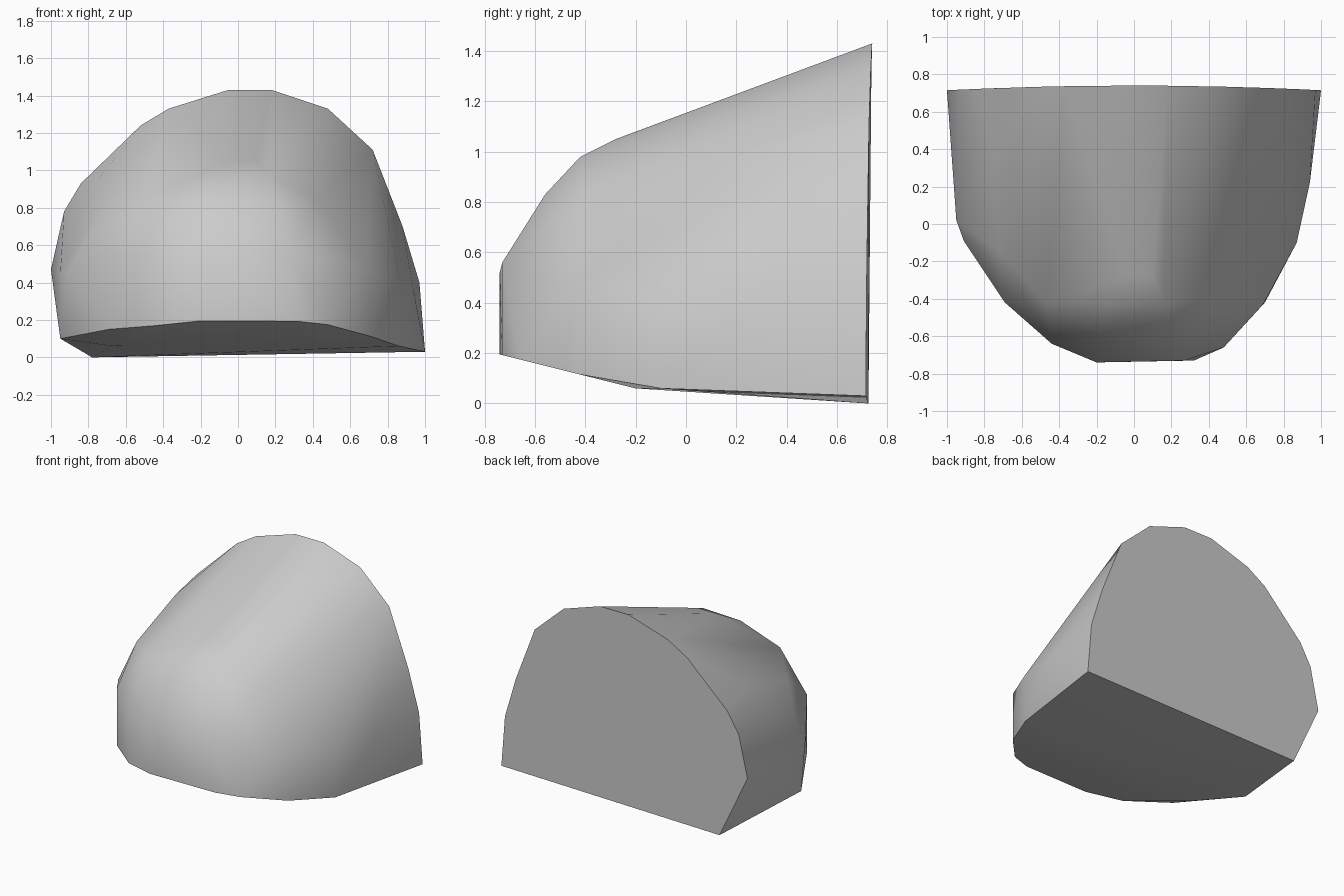
import bpy
import bmesh
from math import radians

default_cube = bpy.data.objects.get("Cube")
if default_cube:
    bpy.data.objects.remove(default_cube, do_unlink=True)


def make_material(name, colour):
    material = bpy.data.materials.new(name)
    material.use_nodes = True
    material.diffuse_color = colour
    shader = material.node_tree.nodes["Principled BSDF"]
    shader.inputs["Base Color"].default_value = colour
    shader.inputs["Roughness"].default_value = 0.9
    return material


def back_point(x, z):
    """Place a point of the rear cut, which bows slightly backwards."""
    return (x, 0.74 - 0.025 * x * x, z)


def base_point(x, y):
    """Place a point of the underside, which lifts towards the front."""
    return (x, y, 0.06 + max(0, -0.2 - y) * 0.25)


# Rear cut: outline of the large flat face, running over the top
back_outline = [
    (-0.78, 0), (-1, 0.47), (-0.93, 0.78), (-0.84, 0.93), (-0.52, 1.24),
    (-0.37, 1.33), (-0.05, 1.43), (0.18, 1.43), (0.48, 1.33),
    (0.72, 1.11), (0.88, 0.7), (0.97, 0.4), (1, 0.03),
]

# Underside: outline of the lower rim from one side round to the other
base_outline = [
    (-0.67, -0.2), (-0.44, -0.64), (-0.2, -0.74), (0.32, -0.73),
    (0.48, -0.66), (0.7, -0.42), (0.86, -0.1),
]

# Side corners, and the ridge where the walls turn into the dome
wall_corners = [
    (-0.95, 0.02, 0.1), (-0.95, 0.02, 0.45), (-0.91, -0.09, 0.45),
    (-0.69, -0.42, 0.15), (-0.69, -0.42, 0.57), (-0.44, -0.64, 0.53),
    (-0.2, -0.74, 0.52), (0.27, -0.73, 0.56), (0.69, -0.43, 0.48),
    (0.87, -0.1, 0.4), (0.94, 0.22, 0.35),
]

# Dome: the shoulders and brow above the walls
dome_corners = [
    (-0.75, 0.35, 0.95), (-0.72, -0.15, 0.8), (-0.47, -0.42, 0.86),
    (-0.17, -0.56, 0.83), (0.2, -0.56, 0.83), (-0.15, -0.42, 0.97),
    (0.16, -0.42, 0.98), (-0.05, -0.28, 1.05), (0.1, -0.28, 1.05),
    (0.42, -0.4, 0.84),
]

points = [back_point(*p) for p in back_outline]
points += [base_point(*p) for p in base_outline]
points += wall_corners + dome_corners

# Wrap the corners in a solid skin
bm = bmesh.new()
for point in points:
    bm.verts.new(point)
bmesh.ops.convex_hull(bm, input=bm.verts)
loose = [v for v in bm.verts if not v.link_faces]
bmesh.ops.delete(bm, geom=loose, context="VERTS")

# Merge nearly flat triangles into clean facets
bmesh.ops.dissolve_limit(bm, angle_limit=radians(3),
                         verts=bm.verts, edges=bm.edges)
bmesh.ops.recalc_face_normals(bm, faces=bm.faces)

mesh = bpy.data.meshes.new("boulder")
bm.to_mesh(mesh)
bm.free()
mesh.materials.append(make_material("stone grey", (0.6, 0.6, 0.6, 1)))

boulder = bpy.data.objects.new("boulder", mesh)
bpy.context.collection.objects.link(boulder)

# Soften the dome but keep the rear and underside edges crisp
bpy.ops.object.select_all(action="DESELECT")
boulder.select_set(True)
bpy.context.view_layer.objects.active = boulder
bpy.ops.object.shade_smooth_by_angle(angle=radians(40))
